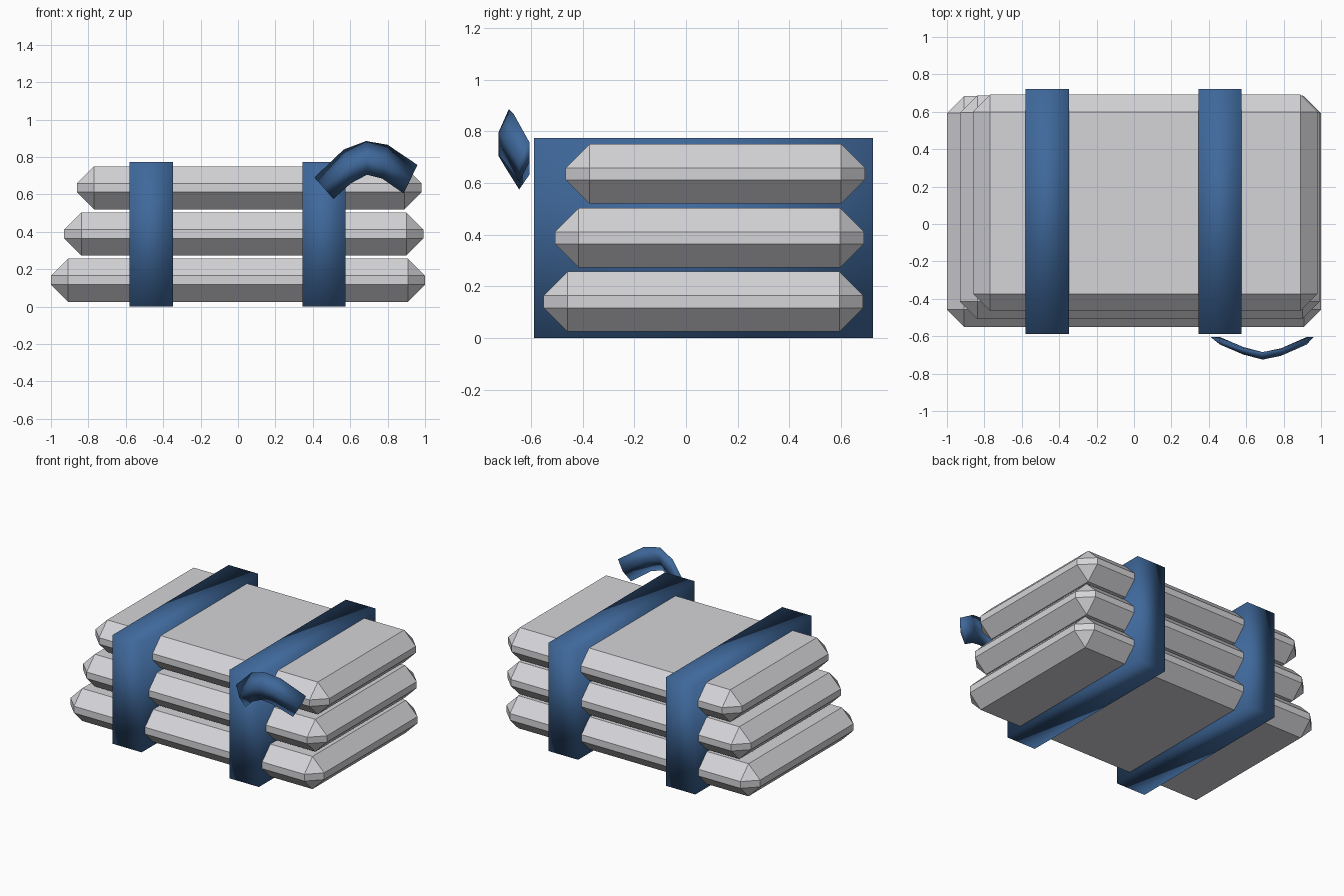
import bpy, bmesh
from mathutils import Vector

cube = bpy.data.objects.get("Cube")
if cube:
    bpy.data.objects.remove(cube, do_unlink=True)


def make_material(name, color):
    mat = bpy.data.materials.new(name)
    mat.use_nodes = True
    mat.diffuse_color = color
    mat.node_tree.nodes["Principled BSDF"].inputs["Base Color"].default_value = color
    return mat


def add_object(name, bm, mat, smooth=False):
    bmesh.ops.recalc_face_normals(bm, faces=bm.faces)
    for face in bm.faces:
        face.smooth = smooth
    mesh = bpy.data.meshes.new(name)
    bm.to_mesh(mesh)
    bm.free()
    mesh.materials.append(mat)
    obj = bpy.data.objects.new(name, mesh)
    bpy.context.collection.objects.link(obj)
    return obj


def box(low, high):
    low, high = Vector(low), Vector(high)
    bm = bmesh.new()
    bmesh.ops.create_cube(bm, size=1)
    bmesh.ops.scale(bm, vec=high - low, verts=bm.verts)
    bmesh.ops.translate(bm, vec=(low + high) / 2, verts=bm.verts)
    return bm


cloth = make_material("pale grey cloth", (0.66, 0.66, 0.69, 1))
ribbon = make_material("blue ribbon", (0.05, 0.14, 0.33, 1))

# Folded cloth layers: chamfered slabs, stepped back at the front and right
layers = {
    "bottom_layer": ((-1.0, -0.55, 0.025), (1.0, 0.685, 0.257)),
    "middle_layer": ((-0.93, -0.507, 0.273), (0.992, 0.688, 0.503)),
    "top_layer": ((-0.862, -0.465, 0.52), (0.982, 0.692, 0.75)),
}
for name, (low, high) in layers.items():
    bm = box(low, high)
    bmesh.ops.bevel(bm, geom=bm.edges[:], offset=0.092, segments=1,
                    affect='EDGES', profile=0.5)
    add_object(name, bm, cloth)

# Straps around the stack
for name, x in (("right_strap", -0.464), ("left_strap", 0.46)):
    bm = box((x - 0.116, -0.587, 0), (x + 0.116, 0.723, 0.773))
    add_object(name, bm, ribbon, smooth=True)

# Loose ribbon end: diamond section swept through upper and lower edge points
stations = [  # upper x, z, lower x, z, depth
    (0.41, 0.69, 0.51, 0.575, -0.625),
    (0.565, 0.84, 0.605, 0.66, -0.678),
    (0.685, 0.885, 0.69, 0.705, -0.705),
    (0.80, 0.865, 0.77, 0.685, -0.685),
    (0.96, 0.757, 0.885, 0.605, -0.625),
]
bm = bmesh.new()
rings = []
for ux, uz, lx, lz, y in stations:
    upper = Vector((ux, y + 0.02, uz))
    lower = Vector((lx, y - 0.02, lz))
    middle = (upper + lower) / 2
    bulge = Vector((0, 0.02, 0))
    rings.append([bm.verts.new(p) for p in
                  (upper, middle - bulge, lower, middle + bulge)])
for a, b in zip(rings, rings[1:]):
    for i in range(4):
        j = (i + 1) % 4
        bm.faces.new((a[i], a[j], b[j], b[i]))
bm.faces.new(rings[0])
bm.faces.new(reversed(rings[-1]))
add_object("loose_ribbon_end", bm, ribbon, smooth=True)
